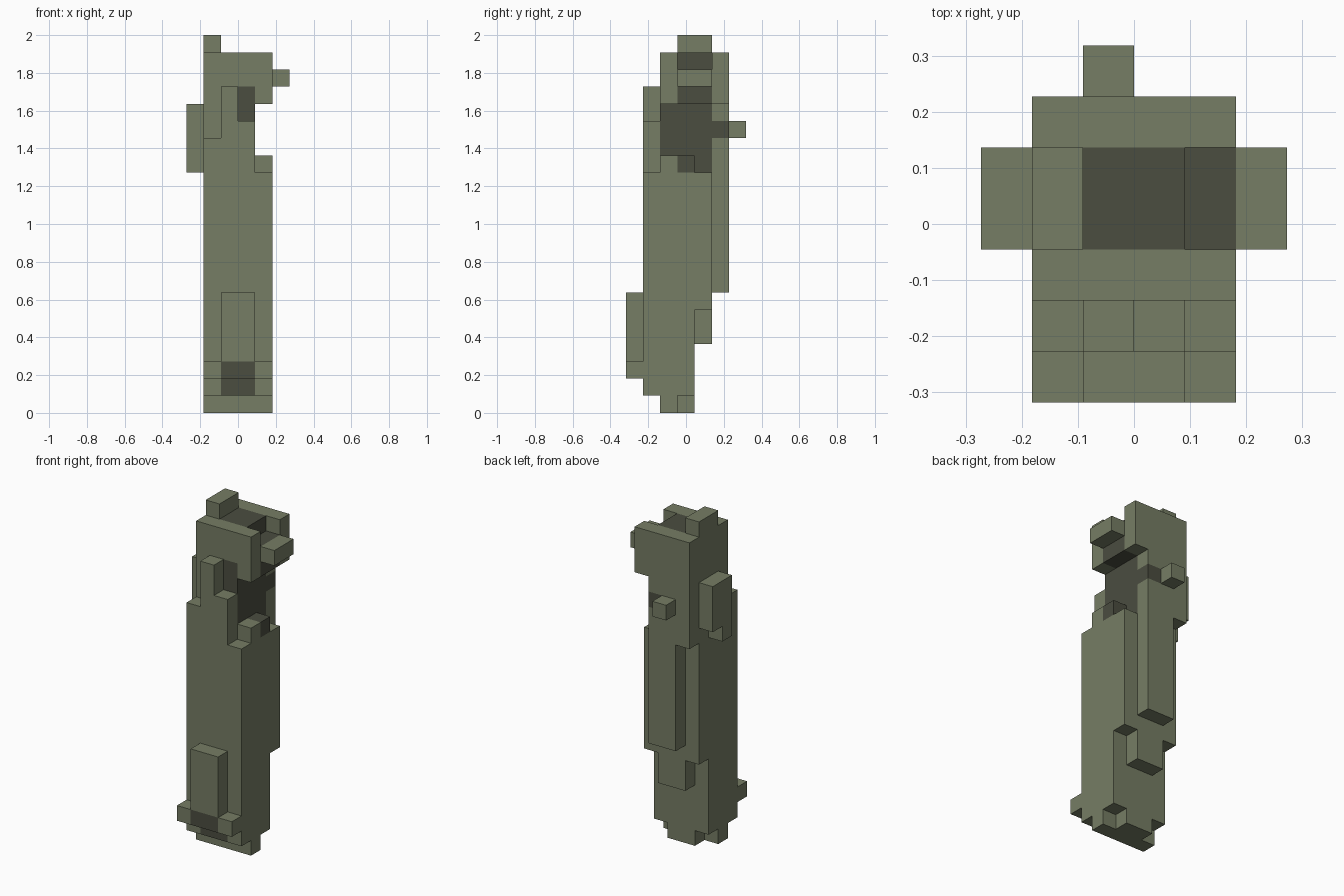
import bpy
import bmesh
from mathutils import Vector

cube = bpy.data.objects.get("Cube")
if cube:
    bpy.data.objects.remove(cube, do_unlink=True)

UNIT = 2 / 22
ORIGIN = Vector((-3, -3.5, 0))


def make_material(name, colour):
    mat = bpy.data.materials.new(name)
    mat.use_nodes = True
    mat.diffuse_color = (*colour, 1)
    mat.node_tree.nodes["Principled BSDF"].inputs["Base Color"].default_value = (*colour, 1)
    return mat


MATERIALS = [make_material("olive_green", (0.18, 0.205, 0.128)),
             make_material("dark_olive", (0.07, 0.074, 0.051))]

parts = {}
dark_cells = set()


def block(x, y, z):
    """Every grid cell inside the given half-open ranges."""
    return {(i, j, k) for i in range(*x) for j in range(*y) for k in range(*z)}


def add(part, x, y, z):
    parts.setdefault(part, set()).update(block(x, y, z))


def darken(x, y, z):
    dark_cells.update(block(x, y, z))


# Stepped foot
add("foot", x=(1, 5), y=(2, 3), z=(0, 1))
add("foot", x=(2, 4), y=(3, 4), z=(0, 1))

# Main body
add("body", x=(1, 5), y=(1, 4), z=(1, 14))
add("body", x=(1, 5), y=(4, 5), z=(6, 14))
add("body", x=(2, 4), y=(4, 5), z=(4, 6))

# Narrow neck with an open side under the head
add("neck", x=(1, 4), y=(2, 6), z=(14, 18))
add("neck", x=(4, 5), y=(2, 4), z=(14, 15))

# Stepped front plate
add("front_plate", x=(1, 2), y=(1, 2), z=(14, 16))
add("front_plate", x=(2, 3), y=(1, 2), z=(14, 19))
add("front_plate", x=(3, 4), y=(1, 2), z=(14, 17))

# Spine slab on the back, with a peg above it
add("back_slab", x=(2, 4), y=(5, 6), z=(7, 14))
add("back_peg", x=(2, 3), y=(6, 7), z=(16, 17))

# Head with a notch in its top edge
add("head", x=(1, 5), y=(2, 6), z=(18, 20))
add("head", x=(1, 4), y=(2, 6), z=(20, 21))
add("head", x=(4, 5), y=(2, 3), z=(20, 21))
add("head", x=(4, 5), y=(5, 6), z=(20, 21))
add("top_nub", x=(1, 2), y=(3, 5), z=(21, 22))
add("left_peg", x=(5, 6), y=(3, 5), z=(19, 20))

# Side box
add("right_box", x=(0, 1), y=(3, 5), z=(15, 18))
add("right_box", x=(0, 1), y=(3, 4), z=(14, 15))

# Front block on a cross bar
add("front_block", x=(2, 4), y=(0, 1), z=(3, 7))
add("front_bar", x=(1, 5), y=(0, 1), z=(2, 3))

# Dark areas: under the front block, inside the neck opening, on the head
darken(x=(2, 4), y=(0, 1), z=(2, 3))
darken(x=(2, 4), y=(1, 2), z=(1, 2))
darken(x=(3, 4), y=(2, 5), z=(15, 18))
darken(x=(3, 4), y=(2, 3), z=(18, 19))
darken(x=(3, 4), y=(4, 5), z=(14, 15))
darken(x=(4, 5), y=(3, 4), z=(14, 15))
darken(x=(3, 4), y=(5, 6), z=(16, 17))
darken(x=(4, 5), y=(3, 5), z=(18, 20))
darken(x=(2, 4), y=(3, 5), z=(20, 21))

occupied = set().union(*parts.values())


def build(name, cells):
    """Skin the exposed sides of the cells and merge coplanar faces."""
    bm = bmesh.new()
    for cell in sorted(cells):
        centre = Vector(cell) + Vector((0.5, 0.5, 0.5))
        for axis in range(3):
            for sign in (-1, 1):
                normal = Vector((0, 0, 0))
                normal[axis] = sign
                if tuple(int(c) for c in Vector(cell) + normal) in occupied:
                    continue
                side = Vector((0, 0, 0))
                side[(axis + 1) % 3] = 1
                up = normal.cross(side)
                corners = [centre + (normal + side * a + up * b) / 2
                           for a, b in ((-1, -1), (1, -1), (1, 1), (-1, 1))]
                face = bm.faces.new([bm.verts.new((c + ORIGIN) * UNIT) for c in corners])
                face.material_index = int(cell in dark_cells)
    bmesh.ops.remove_doubles(bm, verts=bm.verts, dist=UNIT / 100)
    bmesh.ops.dissolve_limit(bm, angle_limit=0.01, verts=bm.verts,
                             edges=bm.edges, delimit={'MATERIAL'})
    mesh = bpy.data.meshes.new(name)
    bm.to_mesh(mesh)
    bm.free()
    for mat in MATERIALS:
        mesh.materials.append(mat)
    bpy.context.collection.objects.link(bpy.data.objects.new(name, mesh))


for part_name, part_cells in parts.items():
    build(part_name, part_cells)
